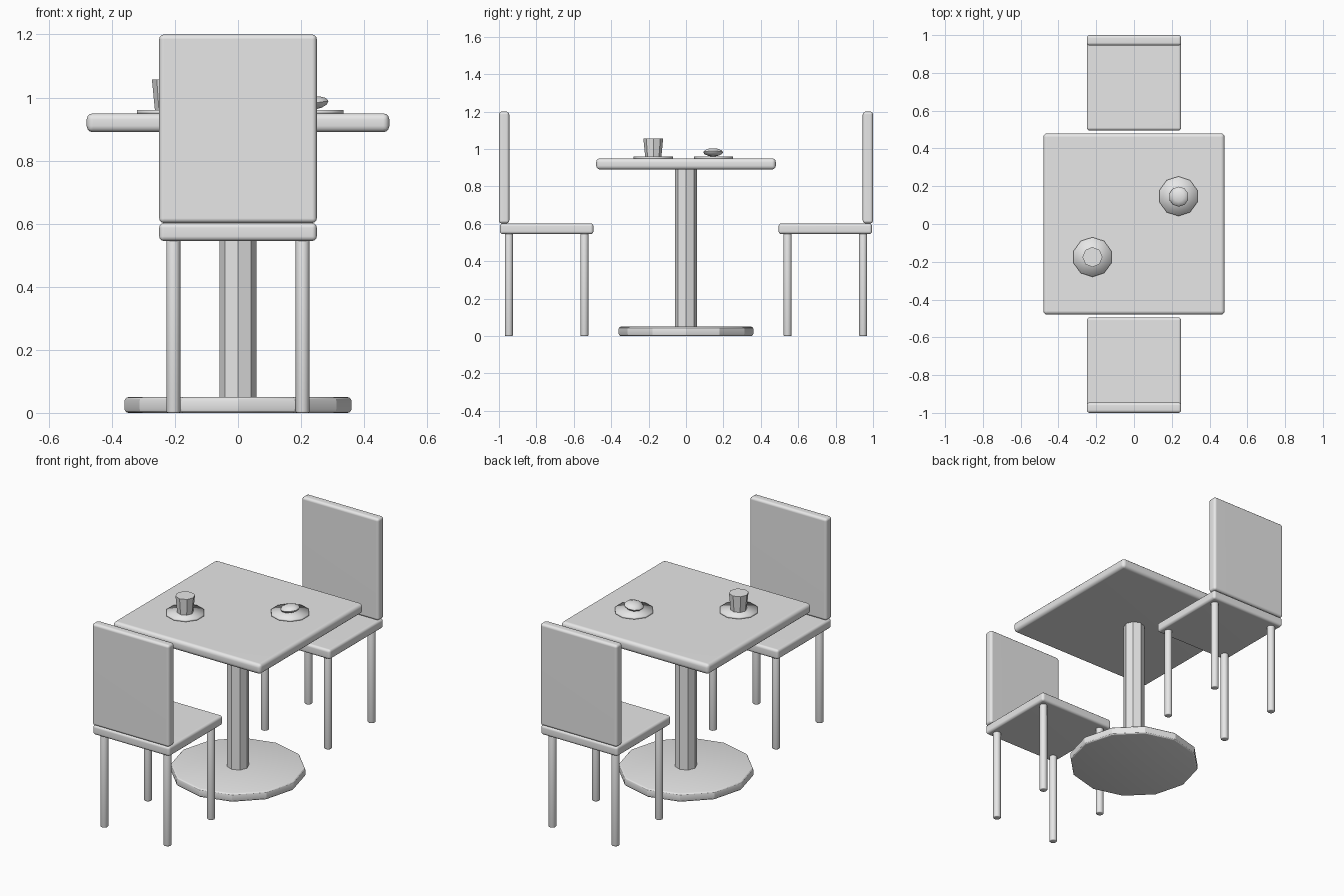
import bpy
import bmesh
from math import radians
from mathutils import Matrix, Vector

cube = bpy.data.objects.get("Cube")
if cube:
    bpy.data.objects.remove(cube, do_unlink=True)

# One plain grey for the whole set
GREY = (0.8, 0.8, 0.8, 1)
grey = bpy.data.materials.new("plain_grey")
grey.use_nodes = True
grey.diffuse_color = GREY
for node in grey.node_tree.nodes:
    if node.type == 'BSDF_PRINCIPLED':
        node.inputs["Base Color"].default_value = GREY


def finish(name, bm, angle=40):
    """Turn a bmesh into an object with smooth shading below the given angle."""
    bmesh.ops.recalc_face_normals(bm, faces=bm.faces)
    mesh = bpy.data.meshes.new(name)
    bm.to_mesh(mesh)
    bm.free()
    mesh.materials.append(grey)
    obj = bpy.data.objects.new(name, mesh)
    bpy.context.collection.objects.link(obj)
    bpy.ops.object.select_all(action='DESELECT')
    obj.select_set(True)
    bpy.context.view_layer.objects.active = obj
    bpy.ops.object.shade_smooth_by_angle(angle=radians(angle))
    return obj


def soft_box(name, low, high, bevel):
    """Box between two corners with rounded edges."""
    low, high = Vector(low), Vector(high)
    bm = bmesh.new()
    bmesh.ops.create_cube(bm, size=1, matrix=Matrix.Translation((low + high) / 2)
                          @ Matrix.Diagonal((*(high - low), 1)))
    bmesh.ops.bevel(bm, geom=bm.edges[:], offset=bevel, segments=3,
                    profile=0.5, affect='EDGES')
    obj = finish(name, bm)
    weighted = obj.modifiers.new("flat_panels", 'WEIGHTED_NORMAL')
    weighted.keep_sharp = True


def post(name, x, y, z0, z1, r0, r1, sides, bevel=0, angle=40, fan=False):
    """Upright cylinder or taper, optionally with rounded rims."""
    bm = bmesh.new()
    bmesh.ops.create_cone(bm, cap_ends=True, cap_tris=fan, segments=sides,
                          radius1=r0, radius2=r1, depth=z1 - z0,
                          matrix=Matrix.Translation((x, y, (z0 + z1) / 2)))
    if bevel:
        rims = [e for e in bm.edges
                if abs(e.verts[0].co.z - e.verts[1].co.z) < 1e-5]
        bmesh.ops.bevel(bm, geom=rims, offset=bevel, segments=3,
                        profile=0.5, affect='EDGES')
    finish(name, bm, angle)


# Table
soft_box("table_top", (-0.48, -0.48, 0.89), (0.48, 0.48, 0.95), 0.02)
post("table_column", 0, 0, 0.04, 0.9, 0.059, 0.059, 8)
post("table_base", 0, 0, 0, 0.05, 0.36, 0.36, 12, 0.012, 25)

# Two chairs facing each other
for side, label in ((-1, "front"), (1, "back")):
    def span(a, b):
        return sorted((side * a, side * b))
    y0, y1 = span(0.495, 0.995)
    soft_box(label + "_chair_seat", (-0.25, y0, 0.545), (0.25, y1, 0.602), 0.015)
    y0, y1 = span(0.945, 1.0)
    soft_box(label + "_chair_backrest", (-0.25, y0, 0.602), (0.25, y1, 1.2), 0.015)
    for x, hand in ((-0.205, "right"), (0.205, "left")):
        for y, place in ((0.543, "inner"), (0.947, "outer")):
            post(f"{label}_chair_{hand}_{place}_leg", x, side * y,
                 0, 0.55, 0.022, 0.022, 12, 0.005)

# Place settings: a plate with a cup, and a plate with a bun
post("cup_plate", -0.22, -0.175, 0.948, 0.96, 0.105, 0.105, 10, angle=180, fan=True)
post("cup", -0.22, -0.175, 0.955, 1.057, 0.043, 0.053, 8)
post("bun_plate", 0.235, 0.147, 0.948, 0.96, 0.105, 0.105, 10, angle=180, fan=True)

bm = bmesh.new()
bmesh.ops.create_uvsphere(
    bm, u_segments=10, v_segments=6, radius=1,
    matrix=Matrix.Translation((0.237, 0.145, 0.982))
    @ Matrix.Rotation(radians(-8), 4, 'Y')
    @ Matrix.Diagonal((0.053, 0.053, 0.021, 1)))
finish("bun", bm, 60)
